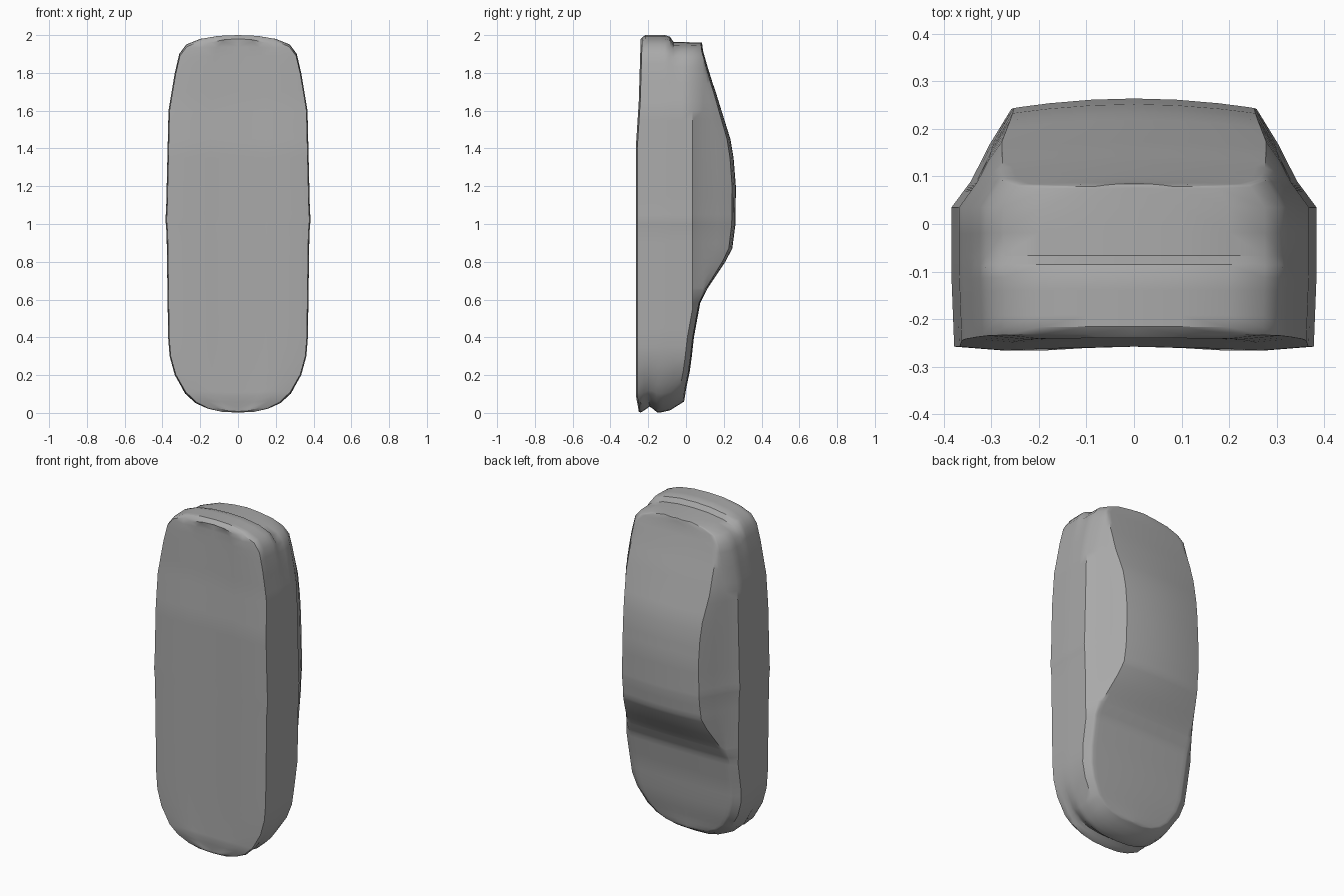
import bpy, bmesh, math

cube = bpy.data.objects.get("Cube")
if cube:
    bpy.data.objects.remove(cube, do_unlink=True)

# Side profile (z, height of bonnet / roof line)
TOP = [(0, -.01), (.08, .0), (.2, .02), (.4, .042), (.58, .075), (.66, .115),
       (.8, .208), (.87, .245), (1, .262), (1.2, .264), (1.35, .252), (1.45, .235),
       (1.6, .188), (1.75, .142), (1.85, .115), (1.95, .09), (2, .085)]
# Plan outline (z, half width)
WIDTH = [(0, 0), (.004, .09), (.02, .16), (.05, .225), (.1, .28), (.2, .335),
         (.3, .362), (.4, .37), (.95, .378), (1.02, .384), (1.1, .38), (1.6, .368),
         (1.8, .335), (1.9, .312), (1.95, .275), (1.98, .2), (1.996, .1), (2, 0)]
# Underside line (z, y)
FLOOR = [(0, -.25), (.08, -.266), (1.4, -.266), (1.65, -.25), (2, -.24)]
# Bumper steps at either end (y, shift along z)
LOW_END = [(-.266, .02), (-.24, 0), (-.19, .035), (-.15, 0), (-.09, .01), (-.01, .06)]
HIGH_END = [(-.25, -.03), (-.22, 0), (-.09, 0), (-.07, -.035), (.09, -.04)]


def sample(table, t):
    if t <= table[0][0]:
        return table[0][1]
    for (a, va), (b, vb) in zip(table, table[1:]):
        if t <= b:
            return va + (vb - va) * (t - a) / (b - a)
    return table[-1][1]


def half_section(z):
    """Half cross-section from underside centre, up the side, to roof centre."""
    w, top, floor = (sample(t, z) for t in (WIDTH, TOP, FLOOR))
    k = w / .375
    cabin = max(0, top - .1)
    shoulder = min(top - .035, .035)
    pts = [(0, floor + .008), (.4 * w, floor + .005), (.72 * w, floor)]
    for f in (0, .06, .15, .25, .35, .45, .55, .62, .8, 1):
        pts.append((w * (.985 + .015 * min(1, f * 2)), floor + .008 + f * (shoulder - floor - .008)))
    belt = (w - .04 * k, min(top - .012, .09))
    edge = (w - k * (.055 + .42 * cabin), top - .007 - .08 * cabin)
    mid = ((belt[0] + edge[0]) / 2 + .004 * k, (belt[1] + edge[1]) / 2)
    pts += [belt, mid, edge]
    pts += [(edge[0] * f, top - (top - edge[1]) * f ** 2) for f in (.93, .7, .35, 0)]
    out = []
    for x, y in pts:
        shift = sample(LOW_END, y) * max(0, 1 - z / .3)
        shift += sample(HIGH_END, y) * max(0, 1 - (2 - z) / .3)
        out.append((x, y, z + shift))
    return out


# Car body shell: loft one half along its length
stations = sorted({z for t in (TOP, WIDTH) for z, _ in t} | {i / 20 for i in range(1, 40)})
bm = bmesh.new()
rows = [[bm.verts.new(p) for p in half_section(z)] for z in stations]
for a, b in zip(rows, rows[1:]):
    for i in range(len(a) - 1):
        bm.faces.new((a[i], a[i + 1], b[i + 1], b[i]))
bmesh.ops.remove_doubles(bm, verts=bm.verts, dist=.0005)

# Mirror across the centre line and close the shell
half = bm.verts[:] + bm.edges[:] + bm.faces[:]
bmesh.ops.mirror(bm, geom=half, axis='X', merge_dist=.0005)
bmesh.ops.recalc_face_normals(bm, faces=bm.faces)
mesh = bpy.data.meshes.new("car_body")
bm.to_mesh(mesh)
bm.free()
body = bpy.data.objects.new("car_body", mesh)
bpy.context.collection.objects.link(body)

# Plain grey paint
grey = bpy.data.materials.new("plain_grey")
grey.use_nodes = True
colour = (.4, .4, .4, 1)
grey.diffuse_color = colour
grey.node_tree.nodes["Principled BSDF"].inputs["Base Color"].default_value = colour
mesh.materials.append(grey)

bpy.ops.object.select_all(action='DESELECT')
body.select_set(True)
bpy.context.view_layer.objects.active = body
bpy.ops.object.shade_smooth_by_angle(angle=math.radians(35))
